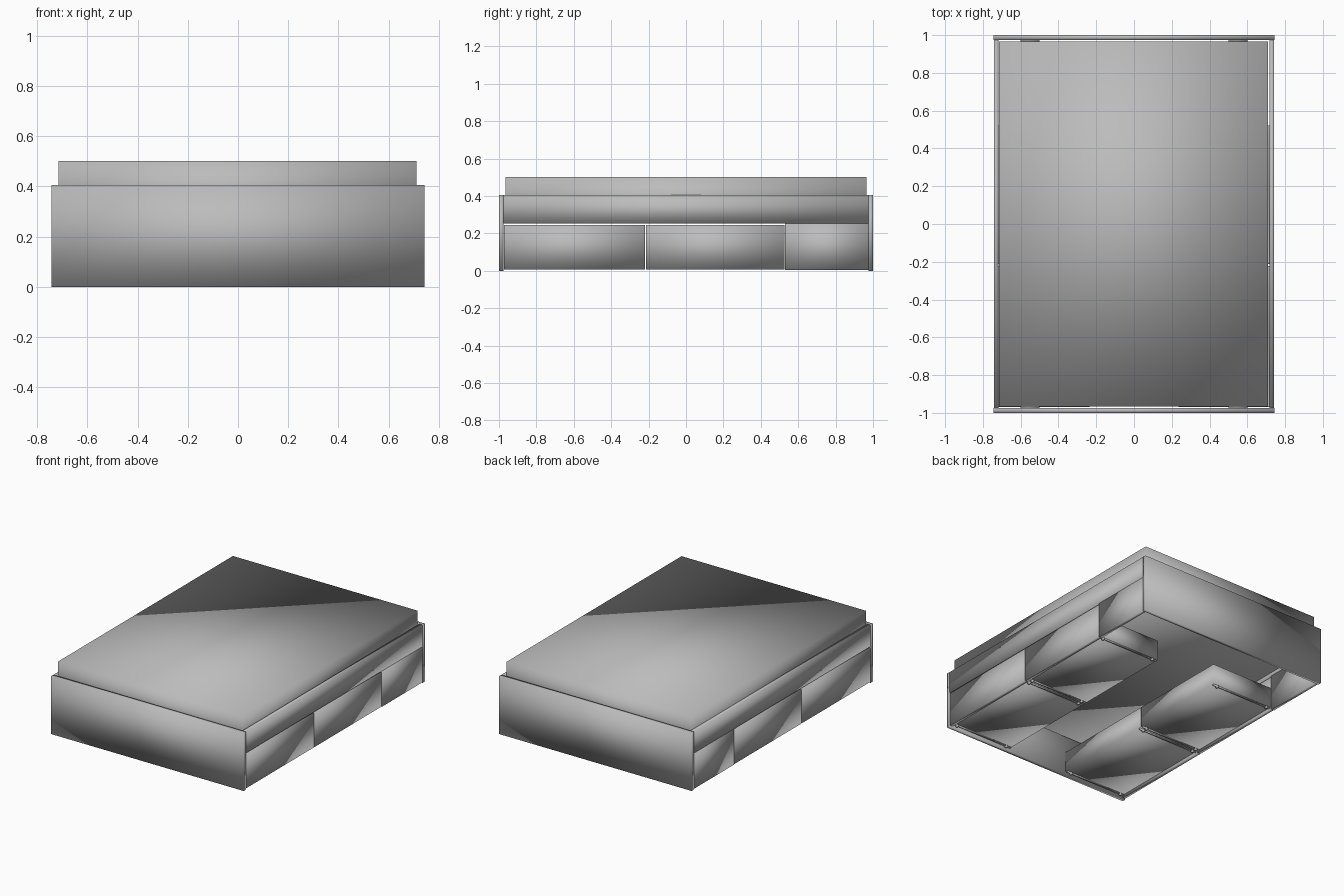
import bpy
import bmesh
import math
from mathutils import Matrix, Vector

if "Cube" in bpy.data.objects:
    bpy.data.objects.remove(bpy.data.objects["Cube"], do_unlink=True)

# One plain grey finish for the whole bed
grey = bpy.data.materials.new("plain_grey")
grey.use_nodes = True
tone = (0.5, 0.5, 0.5, 1)
grey.diffuse_color = tone
grey.node_tree.nodes["Principled BSDF"].inputs["Base Color"].default_value = tone


def finish(name, bm):
    mesh = bpy.data.meshes.new(name)
    bm.to_mesh(mesh)
    bm.free()
    mesh.materials.append(grey)
    mesh.shade_smooth()
    obj = bpy.data.objects.new(name, mesh)
    bpy.context.collection.objects.link(obj)
    return obj


def box(name, x, y, z, open_top=False):
    """Box from pairs of limits, optionally without its lid."""
    bm = bmesh.new()
    spans = [sorted(s) for s in (x, y, z)]
    centre = Vector([sum(s) / 2 for s in spans])
    size = Vector([s[1] - s[0] for s in spans])
    place = Matrix.Translation(centre) @ Matrix.Diagonal(size).to_4x4()
    bmesh.ops.create_cube(bm, size=1, matrix=place)
    if open_top:
        lid = max(bm.faces, key=lambda f: f.calc_center_median().z)
        bmesh.ops.delete(bm, geom=[lid], context="FACES_ONLY")
    return finish(name, bm)


def caster(name, x, y, z, radius):
    bm = bmesh.new()
    place = Matrix.Translation((x, y, z)) @ Matrix.Rotation(math.pi / 2, 4, "X")
    bmesh.ops.create_cone(bm, cap_ends=True, segments=12, radius1=radius,
                          radius2=radius, depth=0.016, matrix=place)
    finish(name, bm)


# Mattress resting inside the frame
box("mattress", (-0.715, 0.71), (-0.965, 0.965), (0.275, 0.5))

# Head and foot panels with small support cleats inside
for label, s in (("foot", -1), ("head", 1)):
    box(label + "_panel", (-0.743, 0.743), (s * 0.975, s), (0, 0.405))
    for side in (-1, 1):
        box(label + "_cleat", (side * 0.5, side * 0.6), (s * 0.966, s * 0.976), (0.28, 0.38))

# Drawer spans along each side
bays = [(-0.974, -0.219), (-0.215, 0.526)]

for label, s in (("left", 1), ("right", -1)):
    # Side rail and fixed panel beside the drawers
    skin = (s * 0.718, s * 0.742)
    box(label + "_rail", skin, (-0.975, 0.975), (0.253, 0.405))
    box(label + "_fixed_panel", skin, (0.529, 0.975), (0.004, 0.253))

    for start, end in bays:
        # Drawer front
        box(label + "_drawer_front", skin, (start, end), (0.007, 0.245))
        # Open drawer tray
        tray = box(label + "_drawer_tray", (s * 0.235, s * 0.718),
                   (start + 0.004, end - 0.004), (0.022, 0.165), open_top=True)
        wall = tray.modifiers.new("wall", "SOLIDIFY")
        wall.thickness = 0.012
        wall.offset = -1
        # Runners along the tray edges with a caster at each end
        for y in (start + 0.014, end - 0.014):
            box(label + "_runner", (s * 0.24, s * 0.718), (y - 0.005, y + 0.005), (0.014, 0.022))
            for x in (0.275, 0.69):
                caster(label + "_caster", s * x, y, 0.016, 0.01)
